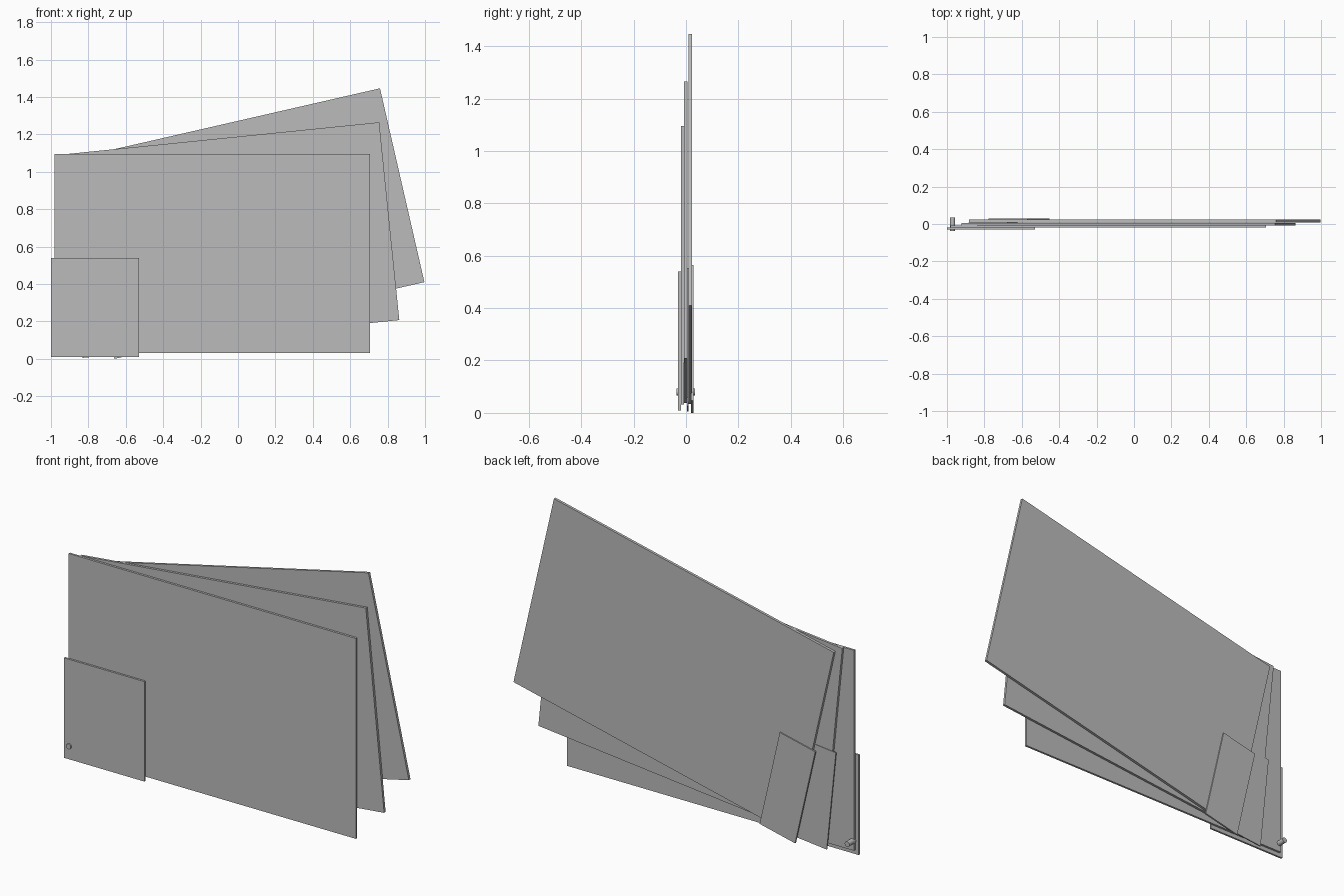
import bpy, math
from mathutils import Matrix, Vector

cube = bpy.data.objects.get("Cube")
if cube:
    bpy.data.objects.remove(cube, do_unlink=True)

grey = bpy.data.materials.new("plain_grey")
grey.use_nodes = True
COLOUR = (0.5, 0.5, 0.5, 1)
grey.diffuse_color = COLOUR
grey.node_tree.nodes["Principled BSDF"].inputs["Base Color"].default_value = COLOUR


def sheet(name, corner, size, front, back, tilt):
    """Thin upright board, tilted about its lower left corner."""
    w, h = size
    bpy.ops.mesh.primitive_cube_add(size=1)
    ob = bpy.context.object
    ob.name = name
    ob.data.transform(Matrix.Translation((w / 2, 0, h / 2))
                      @ Matrix.Diagonal((w, back - front, h, 1)))
    ob.data.transform(Matrix.Rotation(-math.radians(tilt), 4, 'Y'))
    ob.location = Vector((corner[0], (front + back) / 2, corner[1]))
    ob.data.materials.append(grey)
    return ob


# Fanned boards, front to back
BOARD = (1.685, 1.063)
sheet("front_board", (-0.98, 0.032), BOARD, -0.0195, -0.008, 0)
sheet("middle_board", (-0.814, 0.037), BOARD, -0.007, 0.006, 5.8)
sheet("back_board", (-0.646, 0.034), BOARD, 0.009, 0.023, 12.9)

# Corner plates: a wide one in front, narrow ones behind the tilted boards
sheet("front_corner_plate", (-1.0, 0.01), (0.472, 0.53), -0.03, -0.0195, 0)
sheet("middle_corner_plate", (-0.832, 0.005), (0.21, 0.53), 0.003, 0.009, 5.8)
sheet("back_corner_plate", (-0.66, 0.0), (0.213, 0.53), 0.02, 0.029, 12.9)

# Pin through the front board and its plate
bpy.ops.mesh.primitive_cylinder_add(vertices=24, radius=0.014, depth=0.072,
                                    location=(-0.97, -0.001, 0.08),
                                    rotation=(math.pi / 2, 0, 0))
pin = bpy.context.object
pin.name = "pin"
pin.data.materials.append(grey)
bpy.ops.object.shade_smooth_by_angle()
